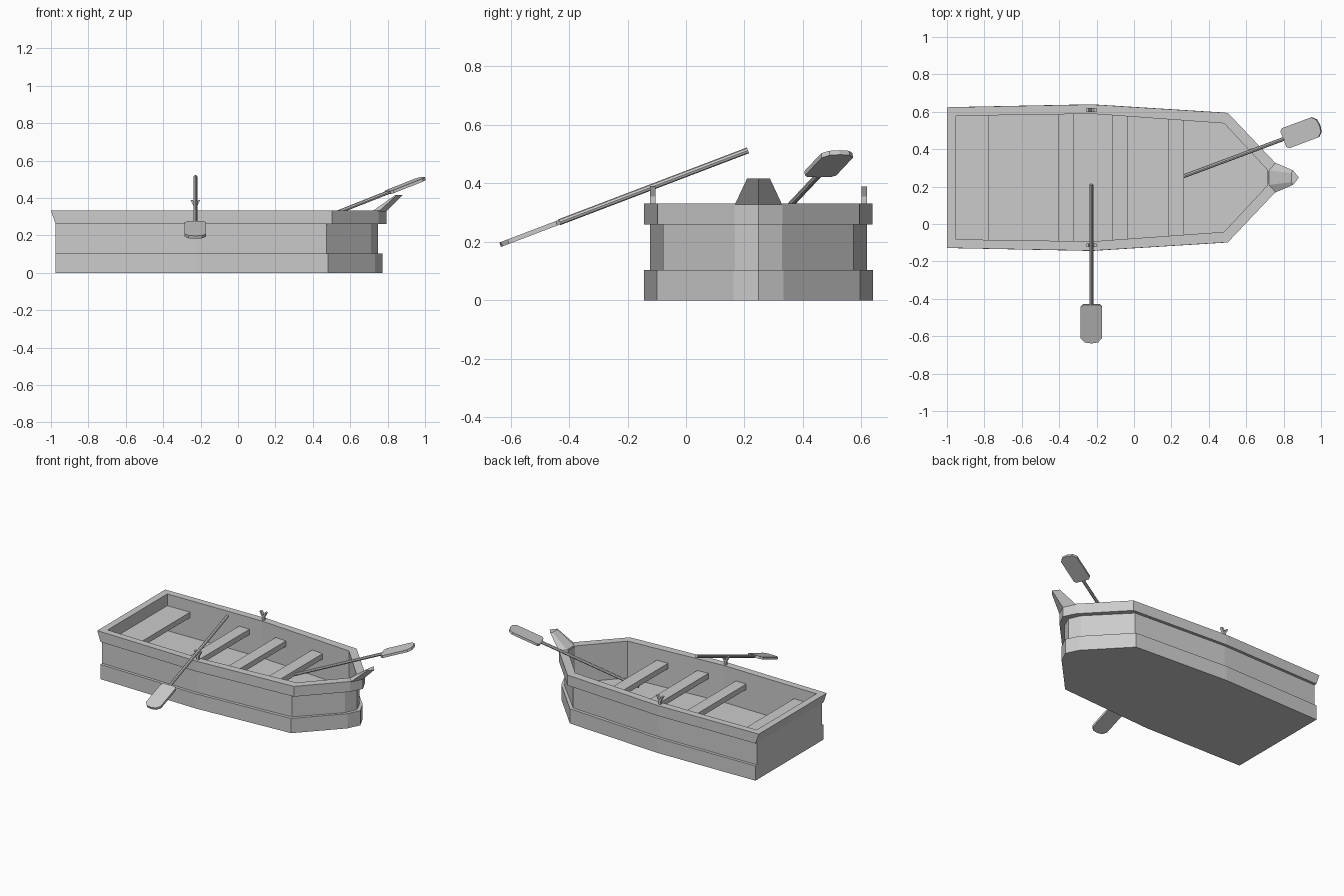
import bpy
from mathutils import Vector, Matrix

if "Cube" in bpy.data.objects:
    bpy.data.objects.remove(bpy.data.objects["Cube"])

YC = 0.248      # boat centreline
RIM_Z = 0.332


def make_object(name, verts, faces):
    mesh = bpy.data.meshes.new(name)
    mesh.from_pydata([tuple(v) for v in verts], [], faces)
    mesh.validate()
    obj = bpy.data.objects.new(name, mesh)
    bpy.context.collection.objects.link(obj)
    return obj


def loft(loops):
    """Skin a stack of equal-length loops and cap both ends."""
    n = len(loops[0])
    verts = [v for loop in loops for v in loop]
    faces = [tuple(reversed(range(n)))]
    for k in range(len(loops) - 1):
        a, b = k * n, (k + 1) * n
        faces += [(a + i, a + (i + 1) % n, b + (i + 1) % n, b + i) for i in range(n)]
    last = (len(loops) - 1) * n
    faces.append(tuple(range(last, last + n)))
    return verts, faces


def outline(half, z):
    """Half plan (x, half width), stern to bow tip, mirrored about the centreline."""
    right = [(x, YC - w, z) for x, w in half]
    left = [(x, YC + w, z) for x, w in reversed(half) if w > 0]
    return right + left


def box(name, x0, x1, y0, y1, z0, z1):
    ring = [(x0, y0), (x1, y0), (x1, y1), (x0, y1)]
    return make_object(name, *loft([[(x, y, z) for x, y in ring] for z in (z0, z1)]))


# Hull: lower strake, recessed side, overhanging rim, then down to the floor
strake = [(-0.975, 0.377), (-0.225, 0.392), (0.482, 0.348), (0.732, 0.085), (0.773, 0)]
side = [(-0.975, 0.357), (-0.225, 0.371), (0.472, 0.326), (0.712, 0.08), (0.748, 0)]
rim = [(-1.0, 0.376), (-0.225, 0.391), (0.502, 0.346), (0.752, 0.082), (0.793, 0)]
rim_low = [(-0.975, 0.376)] + rim[1:]
inner = [(-0.952, 0.33), (-0.225, 0.341), (0.482, 0.29), (0.714, 0.04), (0.72, 0)]
levels = [(strake, 0), (strake, 0.103), (side, 0.103), (side, 0.26),
          (rim_low, 0.26), (rim, RIM_Z), (inner, RIM_Z), (inner, 0.075)]
make_object("hull", *loft([outline(h, z) for h, z in levels]))

# Forward-leaning prow on the bow
prow_base = [(0.715, 0.04), (0.752, 0.081), (0.793, 0)]
prow_top = [(0.842, 0.024), (0.85, 0.039), (0.882, 0)]
make_object("prow", *loft([outline(prow_base, RIM_Z - 0.005), outline(prow_top, 0.417)]))

# Stern seat and three thwarts
seats = [("stern_seat", -0.96, -0.777, 0.336), ("rear_thwart", -0.403, -0.322, 0.345),
         ("middle_thwart", -0.115, -0.032, 0.336), ("front_thwart", 0.182, 0.268, 0.316)]
for name, x0, x1, w in seats:
    box(name, x0, x1, YC - w, YC + w, 0.212, 0.25)

# Y-shaped oarlocks
fork = [(0.008, 0), (0.008, 0.025), (0.027, 0.06), (0.014, 0.06)]
profile = fork + [(0, 0.034)] + [(-x, z) for x, z in reversed(fork)]
for name, y in (("right_oarlock", YC - 0.362), ("left_oarlock", YC + 0.362)):
    loops = [[(-0.228 + x, y + dy, RIM_Z - 0.002 + z) for x, z in profile] for dy in (-0.01, 0.01)]
    make_object(name, *loft(loops))


# Oars: thin eight-sided shaft and a flat blade with clipped corners
def oar(name, handle, tip):
    handle, tip = Vector(handle), Vector(tip)
    length = (tip - handle).length
    start = length - 0.22
    shaft = []
    for x in (0, start + 0.004):
        ring = [Matrix.Rotation(i * 0.785398, 3, 'X') @ Vector((x, 0.0105, 0)) for i in range(8)]
        shaft.append(ring)
    verts, faces = loft(shaft)
    edge = [(start, 0.044), (start + 0.014, 0.057), (length - 0.03, 0.057),
            (length - 0.006, 0.036), (length, 0)]
    plan = [(x, -y) for x, y in edge] + [(x, y) for x, y in reversed(edge) if y > 0]
    bverts, bfaces = loft([[(x, y, z) for x, y in plan] for z in (-0.008, 0.008)])
    n = len(verts)
    verts += [Vector(v) for v in bverts]
    faces += [tuple(i + n for i in f) for f in bfaces]
    rot = (tip - handle).to_track_quat('X', 'Z')
    return make_object(name, [handle + rot @ v for v in verts], faces)


oar("right_oar", (-0.228, 0.212, 0.513), (-0.228, -0.636, 0.19))
oar("loose_oar", (0.2, 0.231, 0.192), (0.994, 0.527, 0.506))
